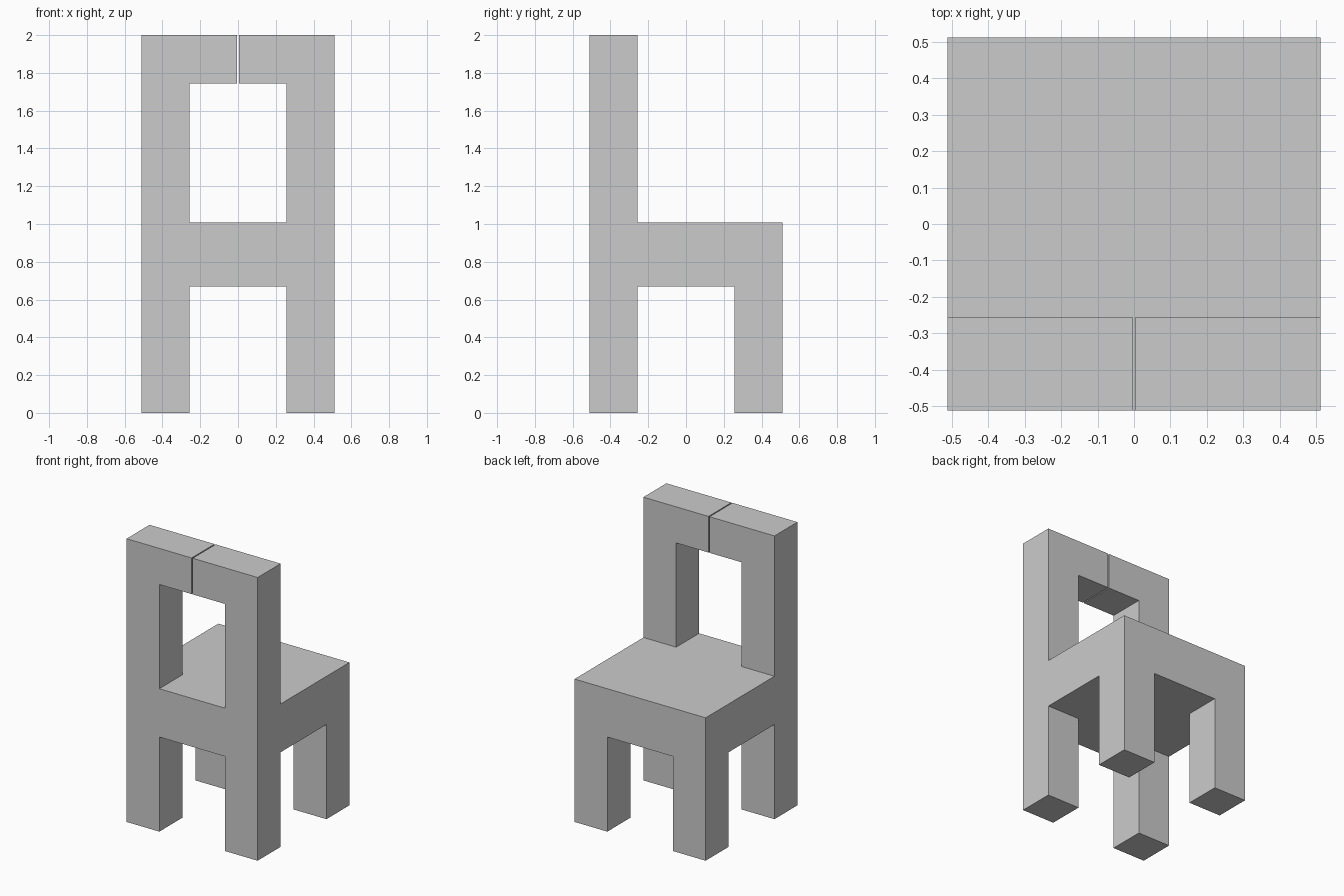
import bpy
import bmesh
from mathutils import Vector

if "Cube" in bpy.data.objects:
    bpy.data.objects.remove(bpy.data.objects["Cube"])

OUT, IN = 0.512, 0.256           # outer and inner faces of the legs and posts
SEAT_LOW, SEAT_TOP = 0.668, 1.009
RAIL_LOW, TOP = 1.745, 2.0
GAP = 0.004                      # half width of the slit in the top rail

bm = bmesh.new()


def faces_where(normal, test):
    n = Vector(normal)
    return [f for f in bm.faces
            if f.normal.dot(n) > 0.9 and test(f.calc_center_median())]


def extrude(faces, offset):
    new = bmesh.ops.extrude_discrete_faces(bm, faces=faces)["faces"]
    verts = list({v for f in new for v in f.verts})
    bmesh.ops.translate(bm, verts=verts, vec=offset)
    bm.normal_update()
    return new


# seat slab, cut so that each corner has its own square
bmesh.ops.create_cube(bm, size=1)
bmesh.ops.scale(bm, verts=bm.verts, vec=(2 * OUT, 2 * OUT, SEAT_TOP - SEAT_LOW))
bmesh.ops.translate(bm, verts=bm.verts, vec=(0, 0, (SEAT_TOP + SEAT_LOW) / 2))
for axis in (Vector((1, 0, 0)), Vector((0, 1, 0))):
    for side in (-IN, IN):
        bmesh.ops.bisect_plane(bm, geom=bm.verts[:] + bm.edges[:] + bm.faces[:],
                               plane_co=axis * side, plane_no=axis)
bm.normal_update()

# four legs
extrude(faces_where((0, 0, -1), lambda c: abs(c.x) > IN and abs(c.y) > IN),
        (0, 0, -SEAT_LOW))

# two back posts, with a separate block at the rail height
posts = faces_where((0, 0, 1), lambda c: abs(c.x) > IN and c.y < -IN)
posts = extrude(posts, (0, 0, RAIL_LOW - SEAT_TOP))
extrude(posts, (0, 0, TOP - RAIL_LOW))

# top rail halves, leaving a narrow slit in the middle
for s in (-1, 1):
    ends = faces_where((-s, 0, 0), lambda c: c.x * s > 0 and c.z > RAIL_LOW)
    extrude(ends, (s * (GAP - IN), 0, 0))

# merge flat areas into single faces
bmesh.ops.dissolve_limit(bm, angle_limit=0.01, verts=bm.verts, edges=bm.edges)
bmesh.ops.recalc_face_normals(bm, faces=bm.faces)

mesh = bpy.data.meshes.new("chair_frame")
bm.to_mesh(mesh)
bm.free()
bpy.context.collection.objects.link(bpy.data.objects.new("chair_frame", mesh))
